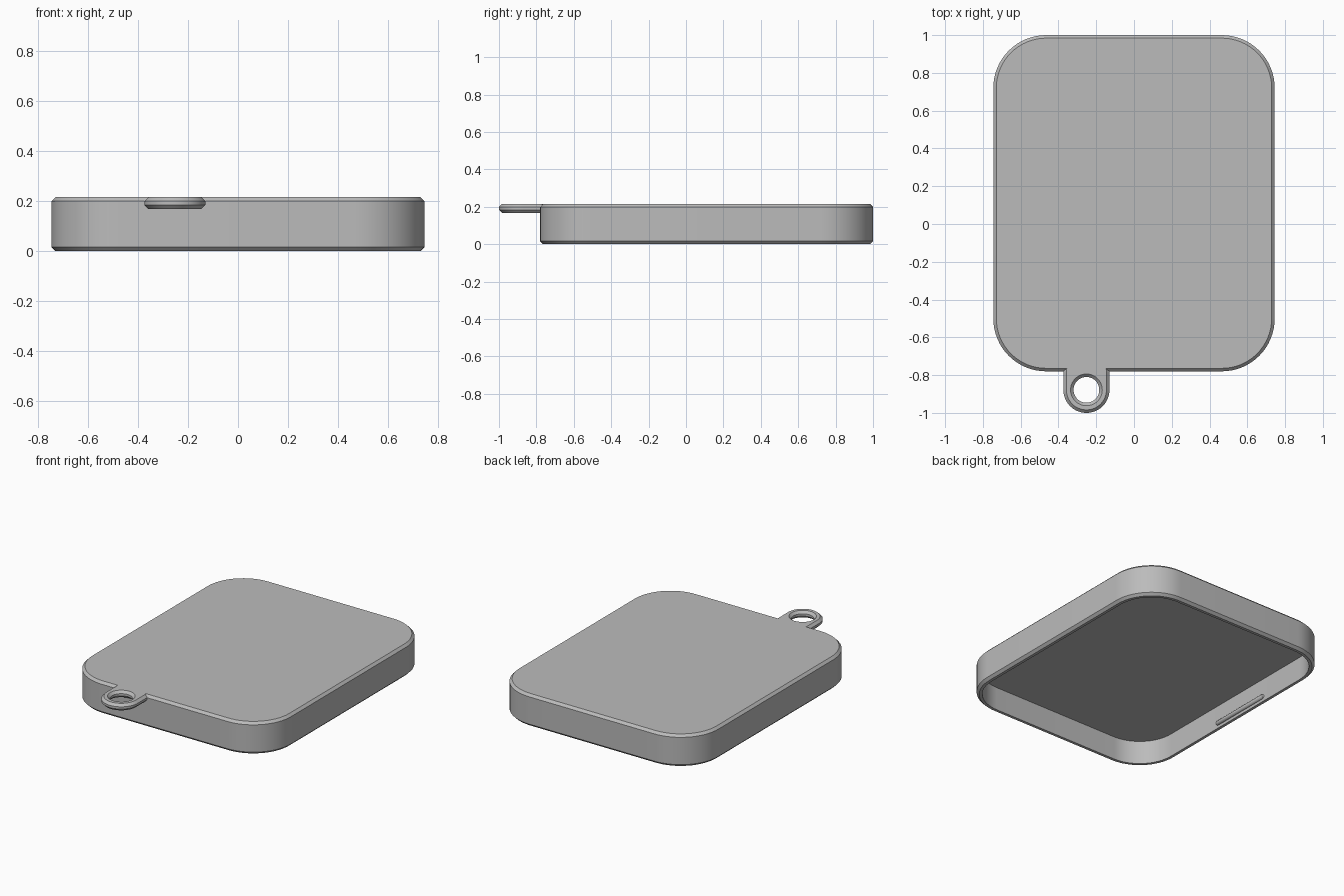
import bpy, bmesh
from math import sin, cos, pi

cube = bpy.data.objects.get("Cube")
if cube:
    bpy.data.objects.remove(cube)

grey = bpy.data.materials.new("plain grey")
grey.use_nodes = True
grey.diffuse_color = (0.5, 0.5, 0.5, 1)
grey.node_tree.nodes["Principled BSDF"].inputs["Base Color"].default_value = grey.diffuse_color

HEIGHT = 0.215
BEVEL = 0.016
WALL = 0.035
CENTRE_Y = 0.11


def body_outline(inset):
    """Rounded rectangle, shrunk evenly by inset."""
    radius, steps = 0.28, 16
    pts = []
    for corner, (sx, sy) in enumerate([(1, 1), (-1, 1), (-1, -1), (1, -1)]):
        for i in range(steps + 1):
            a = (corner + i / steps) * pi / 2
            pts.append((sx * (0.745 - radius) + (radius - inset) * cos(a),
                        CENTRE_Y + sy * (0.89 - radius) + (radius - inset) * sin(a)))
    return pts


def loft(name, loops, closed=False):
    """Skin a list of equal loops, each (outline, z)."""
    bm = bmesh.new()
    rings = [[bm.verts.new((x, y, z)) for x, y in pts] for pts, z in loops]
    pairs = list(zip(rings, rings[1:]))
    if closed:
        pairs.append((rings[-1], rings[0]))
    else:
        bm.faces.new(rings[0])
        bm.faces.new(rings[-1])
    for a, b in pairs:
        for i in range(len(a)):
            j = (i + 1) % len(a)
            bm.faces.new((a[i], a[j], b[j], b[i]))
    bmesh.ops.recalc_face_normals(bm, faces=bm.faces)
    mesh = bpy.data.meshes.new(name)
    bm.to_mesh(mesh)
    bm.free()
    mesh.materials.append(grey)
    obj = bpy.data.objects.new(name, mesh)
    bpy.context.collection.objects.link(obj)
    bpy.ops.object.select_all(action='DESELECT')
    obj.select_set(True)
    bpy.context.view_layer.objects.active = obj
    bpy.ops.object.shade_smooth_by_angle(angle=pi / 7)
    return obj


# Hollow cover, open underneath
body_profile = [(BEVEL, HEIGHT), (0, HEIGHT - BEVEL), (0, BEVEL), (BEVEL, 0),
                (WALL, 0), (WALL, 0.155)]
loft("cover", [(body_outline(d), z) for d, z in body_profile])

# Hanging loop with a bevelled hole
TAB_X, TAB_Y, TAB_R, HOLE_R, TAB_BACK = -0.252, -0.878, 0.122, 0.068, 0.115
TAB_LOW = 0.168
STEPS = 96


def tab_outline(radius):
    pts = []
    for i in range(STEPS):
        a = 2 * pi * i / STEPS
        c, s = cos(a), sin(a)
        k = radius
        if s > 0:
            k = min(radius / max(abs(c), 0.001), TAB_BACK / s)
        pts.append((TAB_X + k * c, TAB_Y + k * s))
    return pts


def circle(radius):
    return [(TAB_X + radius * cos(2 * pi * i / STEPS),
             TAB_Y + radius * sin(2 * pi * i / STEPS)) for i in range(STEPS)]


levels = [(BEVEL, HEIGHT), (0, HEIGHT - BEVEL), (0, TAB_LOW + BEVEL), (BEVEL, TAB_LOW)]
outside = [(tab_outline(TAB_R - d), z) for d, z in levels]
inside = [(circle(HOLE_R + d), z) for d, z in reversed(levels)]
loft("hanging_loop", outside + inside, closed=True)

# Rounded snap ridges low on the inner side walls
for side, label in ((-1, "right"), (1, "left")):
    ridge_r, half = 0.015, 0.21
    wall_x = side * (0.745 - WALL)
    stations = [(-half - 0.9 * ridge_r, 0.3), (-half - 0.6 * ridge_r, 0.8), (-half, 1),
                (half, 1), (half + 0.6 * ridge_r, 0.8), (half + 0.9 * ridge_r, 0.3)]
    ridge = loft(label + "_snap_ridge",
                 [([(ridge_r * k * cos(2 * pi * i / 16), ridge_r * k * sin(2 * pi * i / 16))
                    for i in range(16)], y) for y, k in stations])
    ridge.rotation_euler = (-pi / 2, 0, 0)
    ridge.location = (wall_x, 0.16, 0.034)
